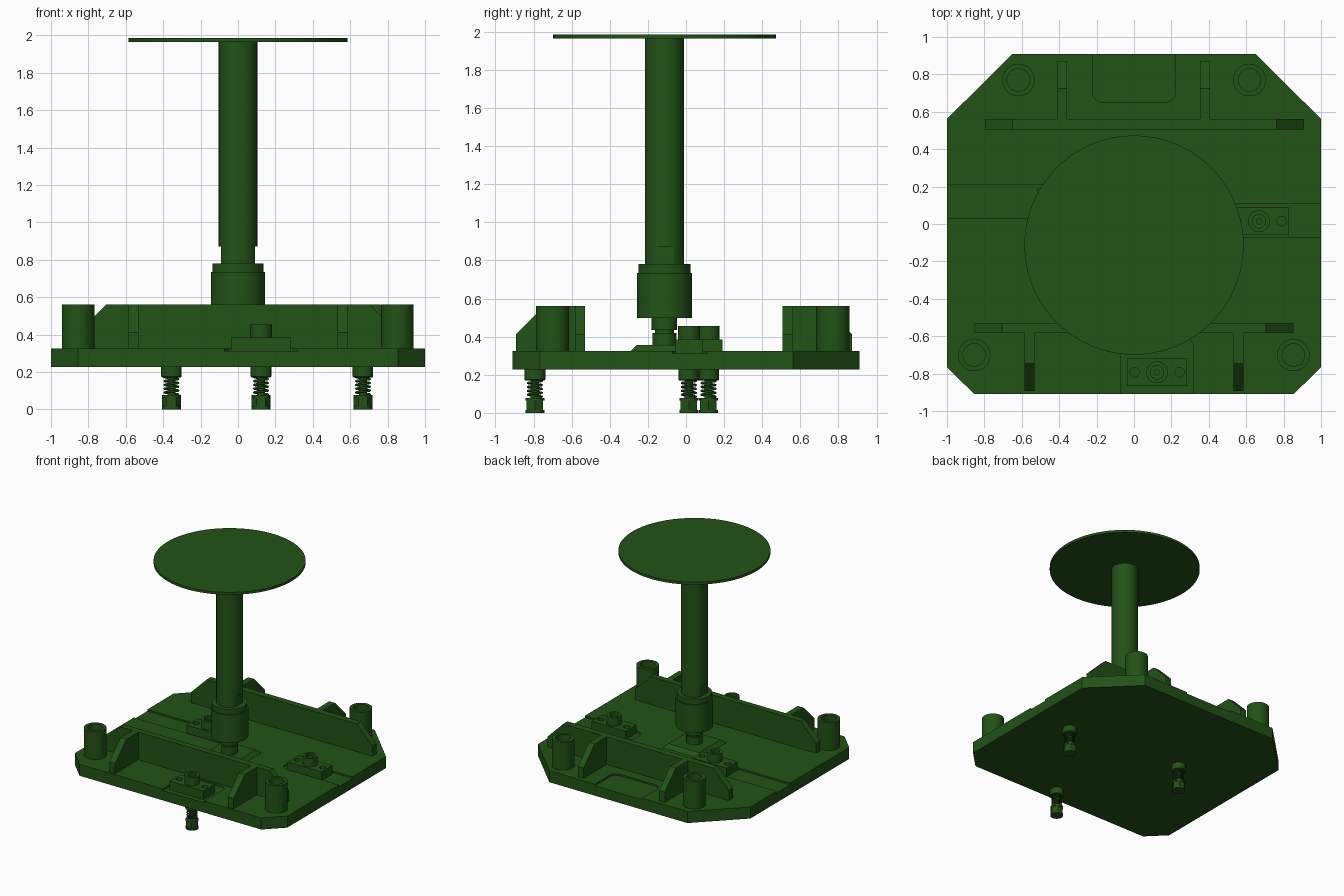
import bpy, bmesh
from math import sin, cos, pi
from mathutils import Vector

if "Cube" in bpy.data.objects:
    bpy.data.objects.remove(bpy.data.objects["Cube"])

green = bpy.data.materials.new("dark_green")
green.diffuse_color = (0.016, 0.085, 0.008, 1)
green.use_nodes = True
green.node_tree.nodes["Principled BSDF"].inputs["Base Color"].default_value = green.diffuse_color


def finish(name, bm, smooth=False):
    bmesh.ops.remove_doubles(bm, verts=bm.verts, dist=1e-5)
    bmesh.ops.recalc_face_normals(bm, faces=bm.faces)
    me = bpy.data.meshes.new(name)
    bm.to_mesh(me)
    bm.free()
    me.materials.append(green)
    ob = bpy.data.objects.new(name, me)
    bpy.context.collection.objects.link(ob)
    if smooth:
        bpy.ops.object.select_all(action='DESELECT')
        ob.select_set(True)
        bpy.context.view_layer.objects.active = ob
        bpy.ops.object.shade_smooth_by_angle()
    return ob


def add_prism(bm, pts, lo, hi, axis="z"):
    """Extrude a 2D outline between lo and hi along an axis."""
    place = {"x": lambda a, b, t: (t, a, b),
             "y": lambda a, b, t: (a, t, b),
             "z": lambda a, b, t: (a, b, t)}[axis]
    low = [bm.verts.new(place(a, b, lo)) for a, b in pts]
    top = [bm.verts.new(place(a, b, hi)) for a, b in pts]
    bm.faces.new(low)
    bm.faces.new(top)
    for i in range(len(pts)):
        j = (i + 1) % len(pts)
        bm.faces.new((low[i], low[j], top[j], top[i]))


def prism(name, pts, lo, hi, axis="z"):
    bm = bmesh.new()
    add_prism(bm, pts, lo, hi, axis)
    return finish(name, bm)


def lathe(name, profile, x, y, n=40):
    """Spin an (r, z) profile around a vertical axis at x, y."""
    bm = bmesh.new()
    rings = [[bm.verts.new((x + r * cos(2 * pi * k / n), y + r * sin(2 * pi * k / n), z))
              for k in range(n)] for r, z in profile]
    for a, b in zip(rings, rings[1:]):
        for k in range(n):
            j = (k + 1) % n
            bm.faces.new((a[k], a[j], b[j], b[k]))
    return finish(name, bm, True)


def circle(x, y, r, n=24):
    return [(x + r * cos(2 * pi * k / n), y + r * sin(2 * pi * k / n)) for k in range(n)]


def rect(x0, x1, y0, y1):
    return [(x0, y0), (x1, y0), (x1, y1), (x0, y1)]


def pocket(half, length, origin, direction, r=0.06):
    """Slot outline running inward from an edge, with rounded inner corners."""
    d = Vector(direction)
    side = Vector((-d.y, d.x))
    local = [(-0.1, -half)]
    for cy, start in ((-half + r, -pi / 2), (half - r, 0)):
        for k in range(7):
            t = start + k * pi / 12
            local.append((length - r + r * cos(t), cy + r * sin(t)))
    local.append((-0.1, half))
    return [tuple(Vector(origin) + d * u + side * v) for u, v in local]


def cut(ob, outlines, lo, hi):
    bm = bmesh.new()
    for o in outlines:
        add_prism(bm, o, lo, hi)
    cutter = finish("cutter", bm)
    cutter.hide_render = True
    mod = ob.modifiers.new("cut", 'BOOLEAN')
    mod.object = cutter
    mod.solver = 'EXACT'
    bpy.context.view_layer.objects.active = ob
    bpy.ops.object.modifier_apply(modifier=mod.name)
    bpy.data.objects.remove(cutter)


TOP, FLOOR, RIM = 0.325, 0.311, 0.56

# base plate with shallow pockets
Y = 0.909
plate = prism("base_plate", [(-0.855, -Y), (0.855, -Y), (1, -0.765), (1, 0.562), (0.65, Y),
                             (-0.65, Y), (-1, 0.562), (-1, -0.765)], 0.227, TOP)
cut(plate, [pocket(0.222, 0.26, (0, Y), (0, -1)),
            pocket(0.195, 0.31, (0.123, -Y), (0, 1)),
            pocket(0.09, 0.87, (-1, 0.12), (1, 0)),
            pocket(0.09, 0.55, (1, 0.02), (-1, 0))], FLOOR, 0.5)

# long ribs with chamfered ends, and their gussets
C = 0.148
for label, x0, x1, y0, y1, gx, sign in (("front", -0.853, 0.853, -0.582, -0.53, (-0.558, 0.558), -1),
                                        ("back", -0.797, 0.91, 0.505, 0.562, (-0.384, 0.38), 1)):
    prism(label + "_rib", [(x0, TOP - .01), (x1, TOP - .01), (x1, RIM - C), (x1 - C, RIM),
                           (x0 + C, RIM), (x0, RIM - C)], y0, y1, "y")
    inner, outer = (y0, -0.893) if sign < 0 else (y1, 0.872)
    for x in gx:
        prism(label + "_gusset", [(inner, TOP - .01), (outer, TOP - .01), (outer, RIM - C),
                                  (outer - sign * C, RIM), (inner, RIM)], x - 0.027, x + 0.027, "x")

# hollow corner bosses
for x, y in ((-0.855, -0.7), (0.852, -0.7), (-0.618, 0.77), (0.618, 0.77)):
    lathe("corner_boss", [(0.087, TOP - .005), (0.087, RIM), (0.06, RIM), (0.06, TOP + .002),
                          (0, TOP + .002)], x, y)

# spring-loaded feet, each held by a bracket on top
for x, y in ((0.123, -0.793), (-0.356, 0.118), (0.668, 0.015)):
    block = prism("foot_bracket", rect(x - 0.16, x + 0.16, y - 0.073, y + 0.073), FLOOR - .004, 0.384)
    cut(block, [circle(x - 0.12, y, 0.025), circle(x + 0.12, y, 0.025)], 0.33, 0.5)
    lathe("bracket_boss", [(0.058, 0.375), (0.058, 0.455), (0.036, 0.455), (0.036, 0.42), (0.017, 0.42),
                           (0.017, 0.445), (0, 0.445)], x, y, 32)
    lathe("foot_collar", [(0, 0.17), (0.05, 0.17), (0.055, 0.175), (0.055, 0.235)], x, y, 32)
    lathe("foot_rod", [(0.022, 0.05), (0.022, 0.18)], x, y, 20)
    prism("foot_hex_nut", circle(x, y, 0.05, 6), 0.006, 0.07)
    for z in (0.0, 0.064):
        lathe("foot_flange", [(0, z), (0.05, z), (0.05, z + 0.014), (0, z + 0.014)], x, y, 32)
    # coil spring
    curve = bpy.data.curves.new("foot_spring", 'CURVE')
    curve.dimensions = '3D'
    curve.bevel_depth = 0.006
    curve.bevel_resolution = 1
    spline = curve.splines.new('POLY')
    steps, turns = 80, 4.5
    spline.points.add(steps)
    for k in range(steps + 1):
        a = 2 * pi * turns * k / steps
        spline.points[k].co = (x + 0.037 * cos(a), y + 0.037 * sin(a), 0.08 + 0.092 * k / steps, 1)
    curve.materials.append(green)
    bpy.context.collection.objects.link(bpy.data.objects.new("foot_spring", curve))

# chamfered pad under the post
PY = -0.113
pad = bmesh.new()
levels = [[pad.verts.new((a, b, z)) for a, b in rect(-h, h, PY - h, PY + h)]
          for h, z in ((0.18, TOP - .004), (0.145, 0.356))]
pad.faces.new(levels[0])
pad.faces.new(levels[1])
for i in range(4):
    j = (i + 1) % 4
    pad.faces.new((levels[0][i], levels[0][j], levels[1][j], levels[1][i]))
finish("post_pad", pad)

# post: neck, collar, flat-sided section, shaft and round top disc
lathe("post_neck", [(0.063, 0.35), (0.063, 0.42), (0.05, 0.42), (0.05, 0.435), (0.067, 0.435),
                    (0.067, 0.51)], 0, PY, 40)
lathe("post_collar", [(0, 0.497), (0.145, 0.497), (0.145, 0.735), (0.136, 0.735), (0.136, 0.78),
                      (0, 0.78)], 0, PY, 64)
R, F = 0.103, 0.09
flats = [(max(-F, min(F, px)), py) for px, py in circle(0, PY, R, 64)]
prism("post_wrench_flats", flats, 0.77, 0.872)
lathe("post_shaft", [(0, 0.87), (R, 0.87), (R, 1.97), (0, 1.97)], 0, PY, 64)
lathe("top_disc", [(0, 1.964), (0.586, 1.964), (0.586, 1.985), (0, 1.985)], 0, PY, 96)
